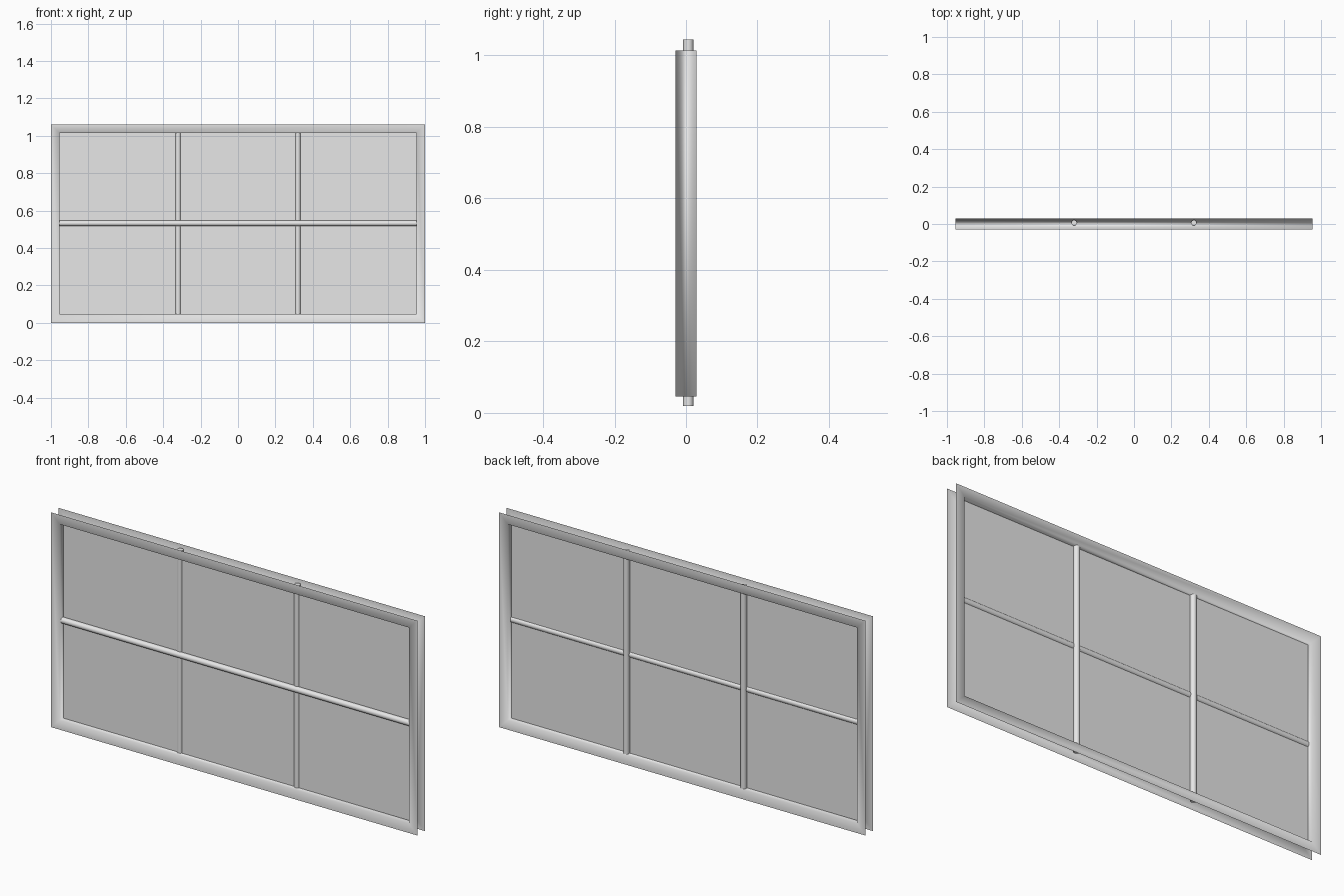
import bpy
import bmesh
import math

if "Cube" in bpy.data.objects:
    bpy.data.objects.remove(bpy.data.objects["Cube"], do_unlink=True)

HEIGHT = 1.06
MID_Z = HEIGHT / 2
DEPTH = 0.029      # half depth of the frame
LIP = 0.046        # width of the flat border
BAR_R = 0.0146

grey = bpy.data.materials.new("light grey")
grey.use_nodes = True
colour = (0.8, 0.8, 0.8, 1)
grey.diffuse_color = colour
grey.node_tree.nodes["Principled BSDF"].inputs["Base Color"].default_value = colour


def add_object(name, bm):
    mesh = bpy.data.meshes.new(name)
    bm.to_mesh(mesh)
    bm.free()
    mesh.materials.append(grey)
    obj = bpy.data.objects.new(name, mesh)
    bpy.context.collection.objects.link(obj)
    return obj


def rectangle(bm, inset, y):
    """Loop of four corners, inset from the outer border."""
    x, z = 1 - inset, MID_Z - inset
    return [bm.verts.new((sx * x, y, MID_Z + sz * z))
            for sx, sz in ((-1, -1), (1, -1), (1, 1), (-1, 1))]


# Frame: front border, inner wall and back border as one thin folded sheet
bm = bmesh.new()
loops = [rectangle(bm, inset, y) for inset, y in
         ((0, -DEPTH), (LIP, -DEPTH), (LIP, DEPTH), (0, DEPTH))]
for a, b in zip(loops, loops[1:]):
    for i in range(4):
        j = (i + 1) % 4
        bm.faces.new((a[i], a[j], b[j], b[i])).smooth = True
add_object("frame", bm)

# Pane: single sheet in the middle of the frame
bm = bmesh.new()
bm.faces.new(rectangle(bm, LIP, 0))
add_object("pane", bm)


def bar(name, length, location, rotation):
    bpy.ops.mesh.primitive_cylinder_add(vertices=16, radius=BAR_R, depth=length,
                                        location=location, rotation=rotation)
    obj = bpy.context.object
    obj.name = name
    obj.data.materials.append(grey)
    bpy.ops.object.shade_smooth_by_angle(angle=math.radians(40))


# Glazing bars: uprights sit towards the back, the crossbar towards the front
for side, x in (("left", 0.32), ("right", -0.32)):
    bar(side + "_upright_bar", 1.026, (x, 0.0065, MID_Z + 0.002), (0, 0, 0))
bar("crossbar", 2 * (1 - LIP), (0, -0.0065, MID_Z + 0.002), (0, math.pi / 2, 0))
